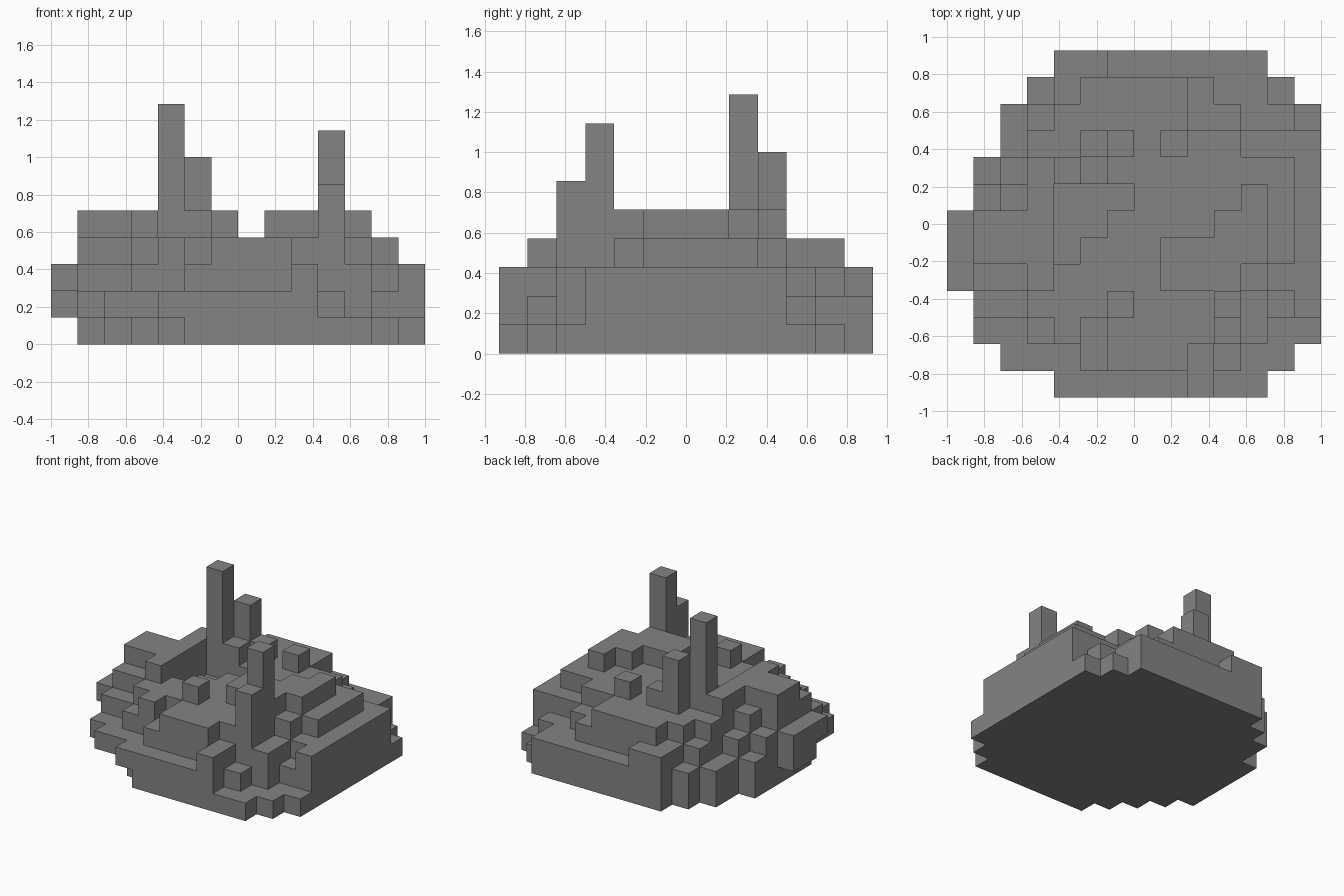
import bpy
import bmesh
from mathutils import Vector

cube = bpy.data.objects.get("Cube")
if cube:
    bpy.data.objects.remove(cube, do_unlink=True)

UNIT = 1 / 7                      # edge of one block
ORIGIN = Vector((-1.0, -6.5 * UNIT, 0.0))

stone = bpy.data.materials.new("grey_stone")
stone.use_nodes = True
grey = (0.23, 0.23, 0.23, 1.0)
stone.diffuse_color = grey
stone.node_tree.nodes["Principled BSDF"].inputs["Base Color"].default_value = grey

heights = {}


def raise_to(level, *areas):
    """Lift rectangular areas (x start, x end, y start, y end) to a level."""
    for x0, x1, y0, y1 in areas:
        for x in range(x0, x1):
            for y in range(y0, y1):
                heights[x, y] = max(level, heights.get((x, y), 0))


# Ground footprint
raise_to(1, (4, 12, 0, 13), (3, 13, 1, 12), (2, 14, 2, 11),
         (2, 3, 1, 2), (1, 2, 2, 9), (0, 1, 4, 7))

# Low ledges around the rim
raise_to(2, (4, 9, 0, 1), (2, 11, 1, 2), (1, 12, 2, 9), (12, 13, 3, 11),
         (2, 13, 9, 11), (3, 12, 11, 12), (4, 12, 12, 13))

# Middle terrace
raise_to(3, (9, 10, 0, 2), (5, 9, 1, 2), (3, 12, 2, 3), (1, 12, 3, 4),
         (1, 14, 4, 8), (13, 14, 3, 10), (0, 1, 4, 7), (2, 13, 8, 9),
         (3, 13, 9, 10), (3, 11, 10, 11), (4, 10, 11, 12), (4, 6, 12, 13))

# Upper terrace, leaving a small hollow behind the ridge
raise_to(4, (6, 9, 1, 3), (4, 5, 2, 3), (9, 10, 2, 3), (3, 11, 3, 4),
         (1, 4, 4, 7), (2, 4, 7, 8), (4, 12, 4, 5), (5, 13, 5, 6),
         (6, 13, 6, 7), (7, 13, 7, 9), (3, 7, 8, 9), (3, 11, 9, 10),
         (4, 9, 10, 11), (5, 9, 11, 12))

# Ridges and loose blocks on top
raise_to(5, (1, 4, 5, 7), (3, 4, 4, 9), (6, 7, 3, 4), (8, 11, 4, 5),
         (8, 12, 5, 6), (10, 12, 6, 7), (11, 12, 7, 8), (8, 9, 9, 10),
         (5, 6, 8, 9), (6, 7, 9, 10))

hill = {(x, y, z) for (x, y), top in heights.items() for z in range(top)}

# Undercut along the front right rim
for x, y in ((4, 0), (2, 1), (3, 1), (1, 2), (2, 2), (1, 3),
             (0, 4), (0, 5), (0, 6)):
    hill.discard((x, y, 0))
hill.discard((0, 4, 1))


def column(x, y, top):
    """Blocks standing on the hill up to the given level."""
    return {(x, y, z) for z in range(heights[x, y], top)}


parts = {
    "hill": hill,
    "front_spire": column(10, 3, 8) | column(10, 2, 6),
    "back_spire": column(4, 8, 9) | column(5, 9, 7),
}
solid = set().union(*parts.values())


def build(name, cells):
    """Make the outer skin of a set of blocks as one mesh."""
    bm = bmesh.new()
    corners = {}

    def corner(point):
        key = tuple(round(c) for c in point)
        if key not in corners:
            corners[key] = bm.verts.new(ORIGIN + Vector(key) * UNIT)
        return corners[key]

    for cell in sorted(cells):
        for axis in range(3):
            for side in (0, 1):
                step = [0, 0, 0]
                step[axis] = 2 * side - 1
                if tuple(c + s for c, s in zip(cell, step)) in solid:
                    continue
                a, b = Vector((0, 0, 0)), Vector((0, 0, 0))
                a[(axis + 1) % 3] = 1
                b[(axis + 2) % 3] = 1
                start = Vector(cell)
                start[axis] += side
                ring = [start, start + a, start + a + b, start + b]
                if not side:
                    ring.reverse()
                bm.faces.new([corner(p) for p in ring])

    # Merge flat neighbours into large clean faces
    bmesh.ops.dissolve_limit(bm, angle_limit=0.01, verts=bm.verts[:],
                             edges=bm.edges[:])
    mesh = bpy.data.meshes.new(name)
    bm.to_mesh(mesh)
    bm.free()
    mesh.materials.append(stone)
    obj = bpy.data.objects.new(name, mesh)
    bpy.context.collection.objects.link(obj)


for part_name, part_cells in parts.items():
    build(part_name, part_cells)
